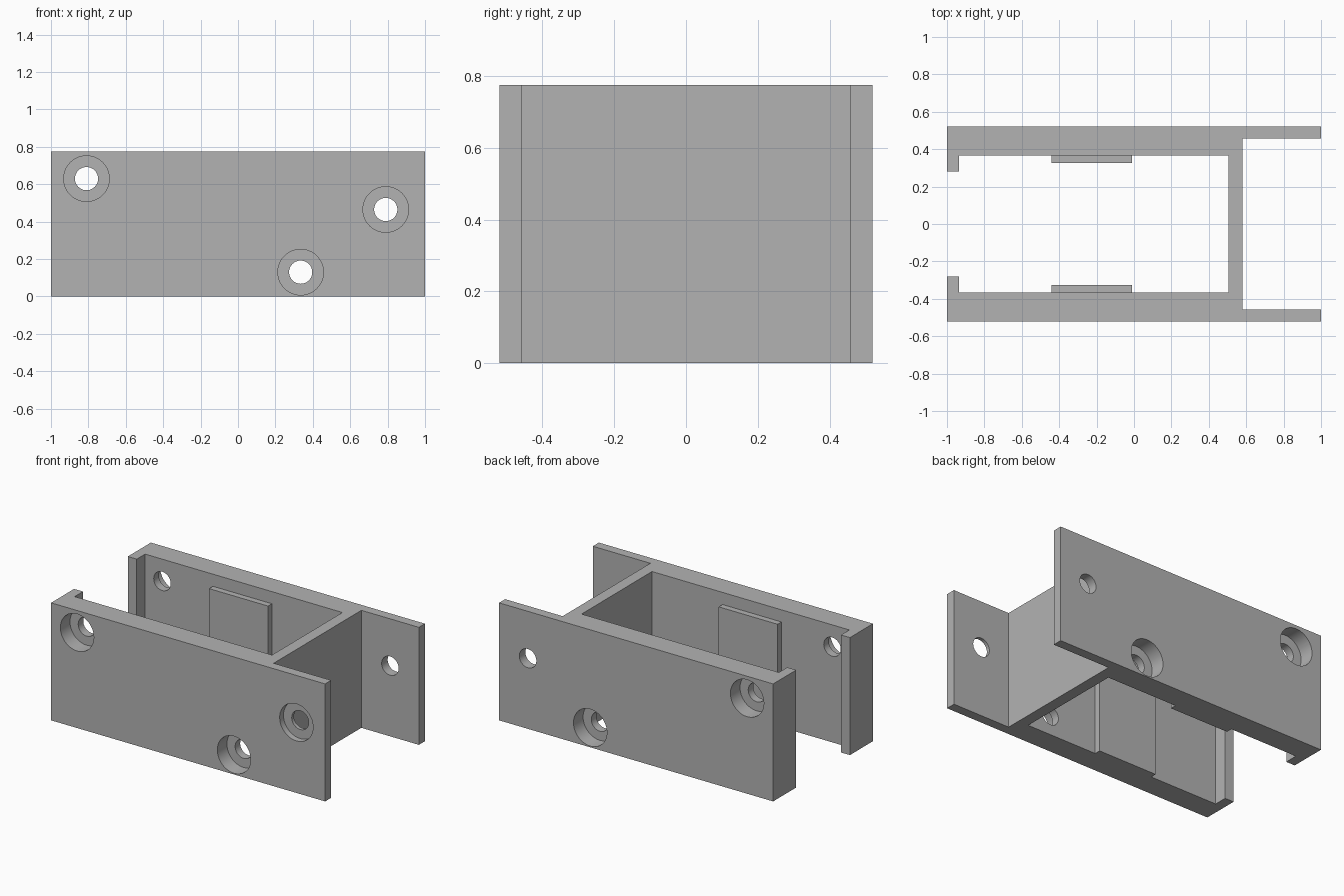
import bpy
import bmesh
import math
from mathutils import Matrix, Vector

cube = bpy.data.objects.get("Cube")
if cube:
    bpy.data.objects.remove(cube, do_unlink=True)

HEIGHT = 0.775
OUTER, INNER, THIN, LIP = 0.52, 0.367, 0.457, 0.28

# Plain grey material
grey = bpy.data.materials.new("plain_grey")
grey.use_nodes = True
grey.diffuse_color = (0.45, 0.45, 0.45, 1)
grey.node_tree.nodes["Principled BSDF"].inputs["Base Color"].default_value = grey.diffuse_color


def add_object(name, bm):
    bmesh.ops.recalc_face_normals(bm, faces=bm.faces)
    mesh = bpy.data.meshes.new(name)
    bm.to_mesh(mesh)
    bm.free()
    mesh.materials.append(grey)
    obj = bpy.data.objects.new(name, mesh)
    bpy.context.collection.objects.link(obj)
    return obj


def prism(name, outline, height):
    bm = bmesh.new()
    face = bm.faces.new([bm.verts.new((x, y, 0)) for x, y in outline])
    top = bmesh.ops.extrude_face_region(bm, geom=[face])["geom"]
    verts = [v for v in top if isinstance(v, bmesh.types.BMVert)]
    bmesh.ops.translate(bm, verts=verts, vec=(0, 0, height))
    return add_object(name, bm)


def drill(target, x, z, radius, y_start, y_end):
    """Cut a round hole along y."""
    bm = bmesh.new()
    place = Matrix.Translation(Vector((x, (y_start + y_end) / 2, z))) @ Matrix.Rotation(math.pi / 2, 4, "X")
    bmesh.ops.create_cone(bm, cap_ends=True, segments=48, radius1=radius, radius2=radius,
                          depth=abs(y_end - y_start), matrix=place)
    cutter = add_object("hole_cutter", bm)
    cutter.hide_render = True
    mod = target.modifiers.new("hole", "BOOLEAN")
    mod.operation = "DIFFERENCE"
    mod.solver = "EXACT"
    mod.object = cutter
    bpy.context.view_layer.objects.active = target
    bpy.ops.object.modifier_apply(modifier=mod.name)
    bpy.data.objects.remove(cutter, do_unlink=True)


# Bracket body: half outline in plan, mirrored front to back
inside = [(0.505, INNER), (-0.935, INNER), (-0.935, LIP), (-1, LIP), (-1, OUTER)]
outside = [(1, OUTER), (1, THIN), (0.58, THIN)]
half = inside + outside
outline = half + [(x, -y) for x, y in reversed(half)]
body = prism("bracket_body", outline, HEIGHT)

# Screw holes through both walls, counterbored from outside
SCREWS = [(-0.81, 0.63, 0.1), (0.335, 0.13, 0.1), (0.79, 0.465, 0.04)]
for x, z, depth in SCREWS:
    drill(body, x, z, 0.062, -0.7, 0.7)
    for side in (-1, 1):
        # The rear flange has a plain hole only
        if side == 1 and x > 0.6:
            continue
        drill(body, x, z, 0.122, side * 0.7, side * (OUTER - depth))

# Raised pads on the inner walls
pads = []
for name, side in (("front_pad", -1), ("rear_pad", 1)):
    corners = [(-0.44, 0.327), (-0.01, 0.327), (-0.01, INNER), (-0.44, INNER)]
    pads.append(prism(name, [(x, side * y) for x, y in corners], 0.695))

# Smooth hole walls, sharp edges elsewhere
bpy.ops.object.select_all(action="DESELECT")
body.select_set(True)
bpy.context.view_layer.objects.active = body
bpy.ops.object.shade_smooth_by_angle(angle=math.radians(30))
